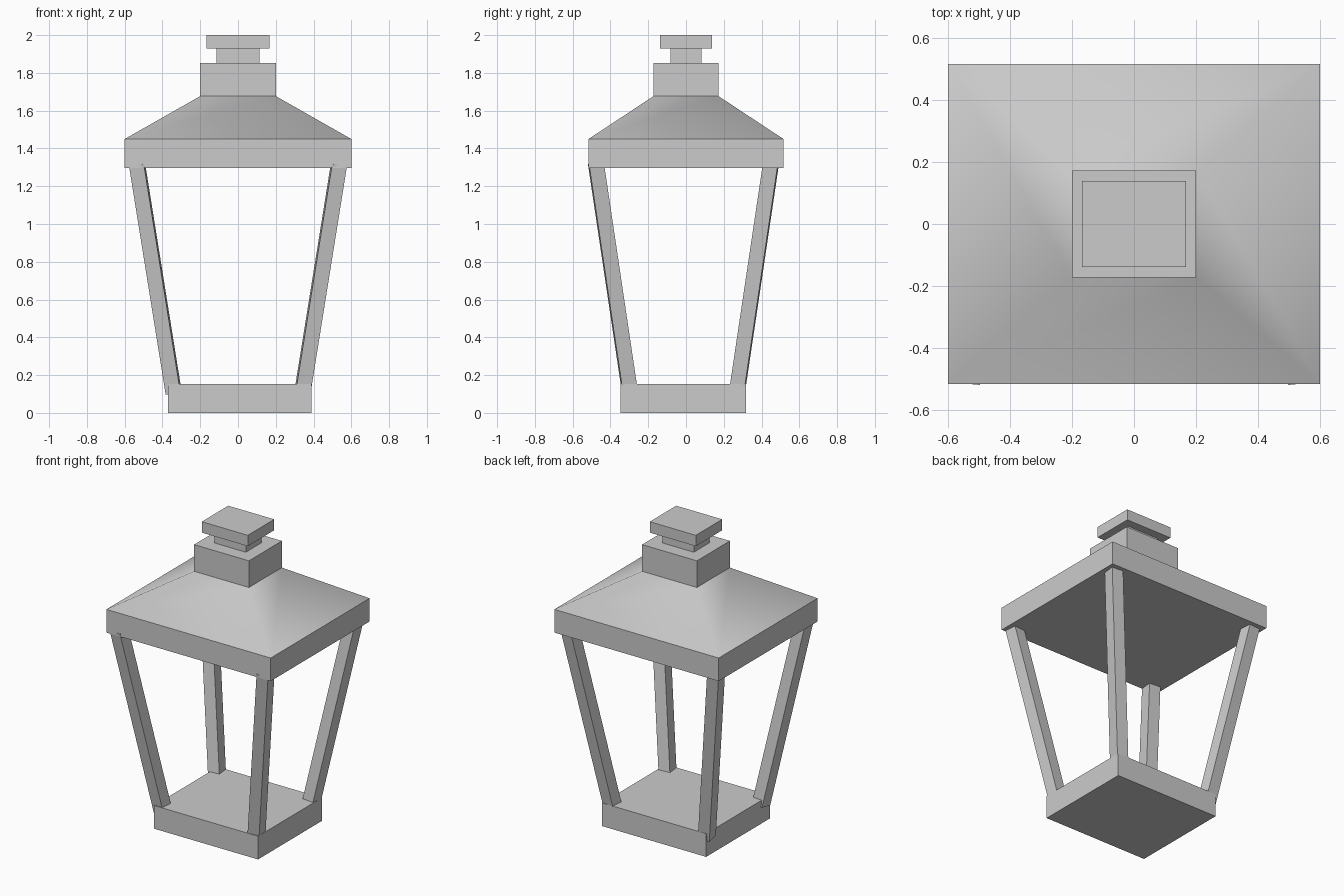
import bpy, bmesh
from math import radians
from mathutils import Vector, Matrix

if "Cube" in bpy.data.objects:
    bpy.data.objects.remove(bpy.data.objects["Cube"])


def make_object(name, bm):
    bmesh.ops.recalc_face_normals(bm, faces=bm.faces)
    me = bpy.data.meshes.new(name)
    bm.to_mesh(me)
    bm.free()
    ob = bpy.data.objects.new(name, me)
    bpy.context.collection.objects.link(ob)
    return ob


def loft(name, rings):
    """Stack rectangular rings (half x, half y, z, centre x, centre y) into a closed solid."""
    bm = bmesh.new()
    loops = []
    for hx, hy, z, cx, cy in rings:
        loops.append([bm.verts.new((cx + sx * hx, cy + sy * hy, z))
                      for sx, sy in ((-1, -1), (1, -1), (1, 1), (-1, 1))])
    for a, b in zip(loops, loops[1:]):
        for i in range(4):
            j = (i + 1) % 4
            bm.faces.new((a[i], a[j], b[j], b[i]))
    bm.faces.new(loops[0][::-1])
    bm.faces.new(loops[-1])
    return make_object(name, bm)


def box(name, hx, hy, z0, z1, cx=0, cy=0):
    return loft(name, [(hx, hy, z0, cx, cy), (hx, hy, z1, cx, cy)])


# Base plate, slightly off centre
box("base", 0.38, 0.333, 0, 0.153, 0.01, -0.015)

# Roof: straight rim, smooth hipped slope and square chimney
roof = loft("roof", [(0.6, 0.516, 1.297, 0, 0), (0.6, 0.516, 1.45, 0, 0),
                     (0.2, 0.172, 1.677, 0, 0), (0.2, 0.172, 1.853, 0, 0)])
bpy.context.view_layer.objects.active = roof
roof.select_set(True)
bpy.ops.object.shade_smooth_by_angle(angle=radians(50))

# Finial
box("finial_neck", 0.115, 0.083, 1.85, 1.93)
box("finial_cap", 0.168, 0.138, 1.928, 2.0)

# Four leaning posts, mirrored about the base centre line
POST_CY = -0.0135
for sx, side in ((-1, "left"), (1, "right")):
    for sy, end in ((-1, "front"), (1, "back")):
        low = Vector((sx * 0.341, POST_CY + sy * 0.283, 0.108))
        high = Vector((sx * 0.535, POST_CY + sy * 0.463, 1.318))
        axis = high - low
        lean = Vector((0, 0, 1)).rotation_difference(axis).to_matrix().to_4x4()
        twist = Matrix.Rotation(radians(-5 * sx * sy), 4, 'Z')
        bm = bmesh.new()
        bmesh.ops.create_cube(bm, size=1)
        bmesh.ops.transform(bm, verts=bm.verts, matrix=Matrix.Translation((low + high) / 2)
                            @ lean @ twist @ Matrix.Diagonal((0.079, 0.079, axis.length, 1)))
        make_object(f"post_{end}_{side}", bm)
